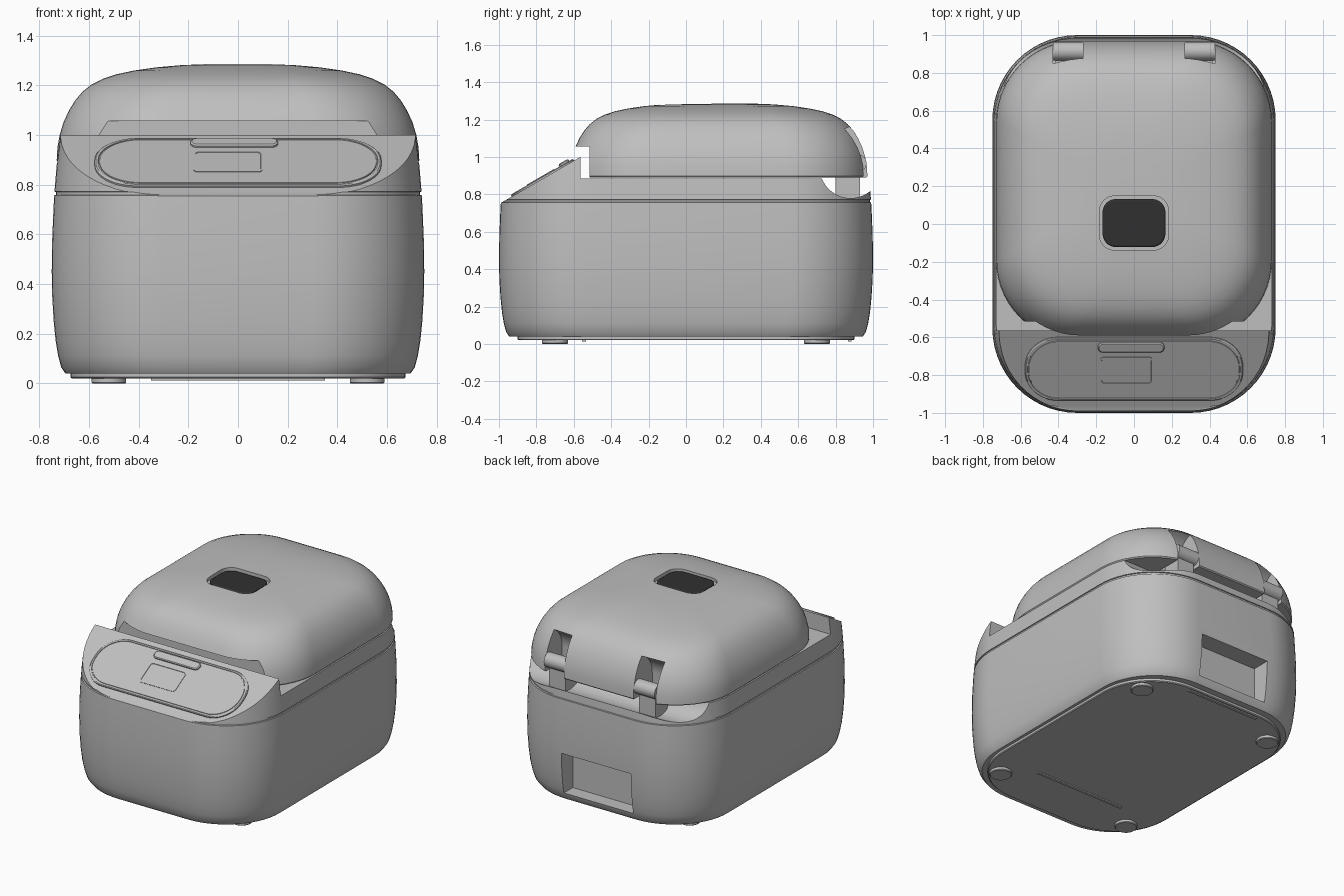
import bpy, bmesh, math
from mathutils import Matrix

if "Cube" in bpy.data.objects:
    bpy.data.objects.remove(bpy.data.objects["Cube"], do_unlink=True)


def material(name, value):
    m = bpy.data.materials.new(name)
    m.use_nodes = True
    m.diffuse_color = (value, value, value, 1)
    bsdf = next(n for n in m.node_tree.nodes if n.type == 'BSDF_PRINCIPLED')
    bsdf.inputs["Base Color"].default_value = m.diffuse_color
    return m


GREY = material("light grey plastic", 0.52)
BLACK = material("black vent", 0.03)


def finish(name, bm, mat=GREY):
    bmesh.ops.recalc_face_normals(bm, faces=bm.faces)
    mesh = bpy.data.meshes.new(name)
    bm.to_mesh(mesh)
    bm.free()
    mesh.materials.append(mat)
    ob = bpy.data.objects.new(name, mesh)
    bpy.context.collection.objects.link(ob)
    return ob


def rounded_rect(hx, hy, r, steps=14):
    r = max(0.002, min(r, hx - 0.001, hy - 0.001))
    pts = []
    for q, (sx, sy) in enumerate([(1, 1), (-1, 1), (-1, -1), (1, -1)]):
        for i in range(steps + 1):
            a = math.pi / 2 * (q + i / steps)
            pts.append((sx * (hx - r) + r * math.cos(a), sy * (hy - r) + r * math.sin(a)))
    return pts


def loft(name, hx, hy, r, profile, place=Matrix(), mat=GREY):
    """Stack of rounded rectangles; profile lists (inset, height)."""
    bm = bmesh.new()
    rings = [[bm.verts.new(place @ Matrix.Translation((x, y, z)).translation)
              for x, y in rounded_rect(hx - d, hy - d, r - d / 2)] for d, z in profile]
    n = len(rings[0])
    for a, b in zip(rings, rings[1:]):
        for i in range(n):
            j = (i + 1) % n
            bm.faces.new((a[i], a[j], b[j], b[i]))
    bm.faces.new(rings[0])
    bm.faces.new(rings[-1])
    return finish(name, bm, mat)


def extrude_x(name, pts, x0, x1):
    """Side outline of (y, z) points swept along x."""
    bm = bmesh.new()
    a = [bm.verts.new((x0, y, z)) for y, z in pts]
    b = [bm.verts.new((x1, y, z)) for y, z in pts]
    for i in range(len(pts)):
        j = (i + 1) % len(pts)
        bm.faces.new((a[i], a[j], b[j], b[i]))
    bm.faces.new(a)
    bm.faces.new(b)
    return finish(name, bm)


def box(name, x0, x1, y0, y1, z0, z1):
    return extrude_x(name, [(y0, z0), (y1, z0), (y1, z1), (y0, z1)], x0, x1)


def arc(cy, cz, r, a0, a1, n):
    return [(cy + r * math.cos(math.radians(a0 + (a1 - a0) * i / n)),
             cz + r * math.sin(math.radians(a0 + (a1 - a0) * i / n))) for i in range(n + 1)]


def cut(ob, cutter):
    cutter.hide_render = True
    mod = ob.modifiers.new("cut", 'BOOLEAN')
    mod.operation = 'DIFFERENCE'
    mod.solver = 'EXACT'
    mod.object = cutter
    bpy.context.view_layer.objects.active = ob
    bpy.ops.object.modifier_apply(modifier=mod.name)
    bpy.data.objects.remove(cutter, do_unlink=True)


def smooth(ob, angle=25):
    bpy.ops.object.select_all(action='DESELECT')
    ob.select_set(True)
    bpy.context.view_layer.objects.active = ob
    bpy.ops.object.shade_smooth_by_angle(angle=math.radians(angle))


# Body shell with a fine seam groove
body = loft("body", 0.75, 1.0, 0.45, [
    (0.055, 0.04), (0.038, 0.065), (0.026, 0.11), (0.016, 0.17), (0.008, 0.25), (0.002, 0.35),
    (0, 0.45), (0.002, 0.58), (0.007, 0.7), (0.01, 0.757), (0.017, 0.759), (0.017, 0.77),
    (0.011, 0.772), (0.021, 0.89), (0.034, 1.0), (0.05, 1.1)])

# Sloped front, flat deck and rear scoop removed in one side outline
cut(body, extrude_x("deck_cutter", [(-1.2, 0.633), (-0.565, 1.0), (-0.565, 0.885)]
                    + arc(0.88, 0.945, 0.165, 201, 310, 16)
                    + [(1.2, 0.82), (1.2, 1.3), (-1.2, 1.3)], -1, 1))
# Rear socket recess
cut(body, box("socket_cutter", -0.27, 0.27, 0.87, 1.2, 0.09, 0.38))
smooth(body)

# Domed lid
lid = loft("lid", 0.73, 0.795, 0.43, [
    (0.006, 0.89), (0, 0.897), (0.003, 0.95), (0.012, 1.0), (0.027, 1.05), (0.05, 1.1),
    (0.075, 1.14), (0.105, 1.175), (0.14, 1.203), (0.185, 1.226), (0.24, 1.244),
    (0.31, 1.259), (0.4, 1.272), (0.5, 1.281), (0.6, 1.285)],
    Matrix.Translation((0, 0.175, 0)))
cut(lid, box("lip_cutter", -1, 1, -1, -0.515, 0.8, 1.057))
cut(lid, loft("vent_cutter", 0.183, 0.143, 0.08, [(0, 1.258), (0, 1.4)],
              Matrix.Translation((0, 0.005, 0))))
for x in (-0.35, 0.35):
    cut(lid, extrude_x("hinge_cutter", arc(0.93, 1.0, 0.17, 0, 180, 24)
                       + [(0.76, 0.85), (1.1, 0.85)], x - 0.08, x + 0.08))
smooth(lid)

# Steam vent in the lid
smooth(loft("steam_vent", 0.166, 0.127, 0.07, [(0, 1.25), (0, 1.27), (0.008, 1.275)],
            Matrix.Translation((0, 0.005, 0)), BLACK))

# Hinges
for side, x in (("right", -0.35), ("left", 0.35)):
    box(side + "_hinge_bracket", x - 0.065, x + 0.065, 0.80, 0.93, 0.74, 0.95)
    smooth(extrude_x(side + "_hinge_barrel", arc(0.915, 0.965, 0.05, 0, 345, 23),
                     x - 0.08, x + 0.08))

# Control panel lying on the front slope
slope = Matrix.Translation((0, -0.765, 0.884)) @ Matrix.Rotation(math.radians(30), 4, 'X')
smooth(loft("control_panel", 0.577, 0.192, 0.175,
            [(0, -0.01), (0, 0.008), (0.005, 0.012), (0.014, 0.012), (0.015, 0.008),
             (0.019, 0.008), (0.02, 0.012)], slope))
smooth(loft("open_button", 0.176, 0.03, 0.028, [(0, 0), (0, 0.02), (0.006, 0.025)],
            slope @ Matrix.Translation((-0.015, 0.139, 0))))
smooth(loft("display", 0.139, 0.083, 0.02,
            [(0, 0), (0, 0.015), (0.007, 0.015), (0.009, 0.01)],
            slope @ Matrix.Translation((-0.04, -0.006, 0))))

# Base plate, its ribs and feet
smooth(loft("base_plate", 0.675, 0.9, 0.4, [(0.005, 0.02), (0, 0.025), (0, 0.045)]))
box("front_base_rib", -0.35, 0.35, -0.555, -0.535, 0.012, 0.03)
box("rear_base_rib", -0.28, 0.28, 0.865, 0.885, 0.012, 0.03)
for fx, sx in (("right", -1), ("left", 1)):
    for fy, sy in (("front", -1), ("rear", 1)):
        smooth(loft(f"{fy}_{fx}_foot", 0.07, 0.07, 0.07, [(0.004, 0), (0, 0.004), (0, 0.03)],
                    Matrix.Translation((sx * 0.52, sy * 0.7, 0))))
